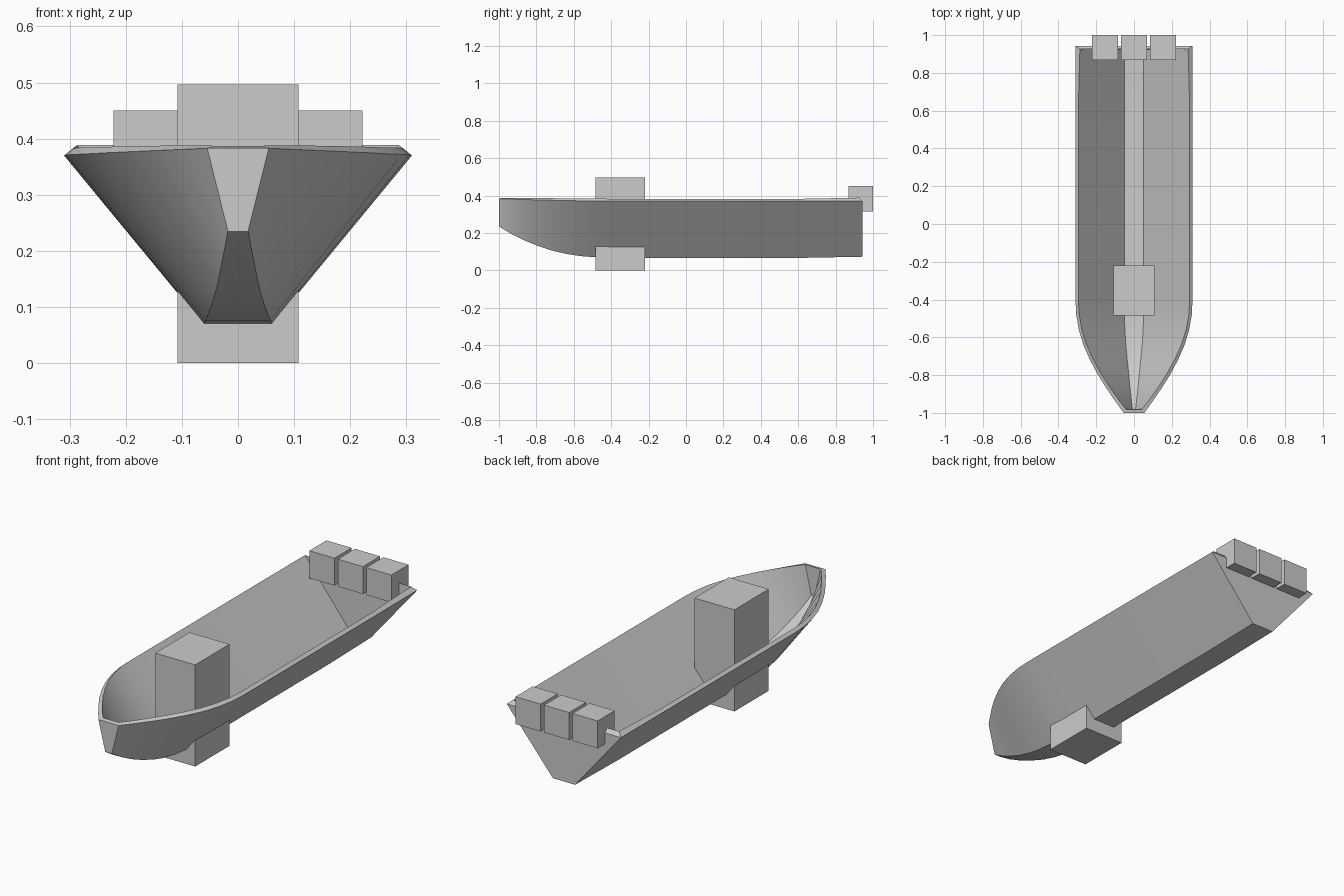
import bpy, bmesh
from mathutils import Vector

if "Cube" in bpy.data.objects:
    bpy.data.objects.remove(bpy.data.objects["Cube"])


def box(name, x, y, z):
    """Box from (min, max) ranges on each axis."""
    bpy.ops.mesh.primitive_cube_add(size=1)
    o = bpy.context.object
    o.name = name
    for v in o.data.vertices:
        v.co = [r[0] + (c + 0.5) * (r[1] - r[0]) for c, r in zip(v.co, (x, y, z))]
    return o


# Hull stations: y, gunwale half-width, gunwale z, chine half-width, chine z
stations = [
    (-1.00, 0.055, 0.383, 0.018, 0.235),
    (-0.94, 0.098, 0.381, 0.025, 0.198),
    (-0.87, 0.146, 0.379, 0.032, 0.163),
    (-0.80, 0.190, 0.377, 0.038, 0.134),
    (-0.72, 0.233, 0.375, 0.046, 0.107),
    (-0.64, 0.268, 0.373, 0.053, 0.088),
    (-0.56, 0.292, 0.372, 0.058, 0.076),
    (-0.48, 0.306, 0.371, 0.060, 0.070),
    (-0.40, 0.310, 0.370, 0.060, 0.067),
    (0.62, 0.310, 0.370, 0.060, 0.067),
    (0.943, 0.309, 0.370, 0.060, 0.073),
]

# Hull shell, lofted through the stations and closed at bow and stern
bm = bmesh.new()
rings = []
for y, tw, tz, cw, cz in stations:
    rings.append([bm.verts.new(p) for p in
                  ((tw, y, tz), (cw, y, cz), (-cw, y, cz), (-tw, y, tz))])
for a, b in zip(rings, rings[1:]):
    for i in range(3):
        bm.faces.new((a[i], a[i + 1], b[i + 1], b[i]))
bm.faces.new(rings[0][::-1])
bm.faces.new(rings[-1])
mesh = bpy.data.meshes.new("hull")
bm.to_mesh(mesh)
bm.free()
hull = bpy.data.objects.new("hull", mesh)
bpy.context.collection.objects.link(hull)

# Plank thickness grows inward
solid = hull.modifiers.new("thickness", 'SOLIDIFY')
solid.thickness = 0.02
solid.offset = -1
solid.use_even_offset = True
bpy.ops.object.select_all(action='DESELECT')
hull.select_set(True)
bpy.context.view_layer.objects.active = hull
bpy.ops.object.modifier_apply(modifier="thickness")
bpy.ops.object.shade_smooth_by_angle(angle=0.5)

# Tall block passing through the hull near the bow
box("centre_block", (-0.108, 0.108), (-0.485, -0.22), (0, 0.497))

# Row of three blocks on the stern
for i in (-1, 0, 1):
    cx = i * 0.154
    box(f"stern_block_{i + 2}", (cx - 0.068, cx + 0.068), (0.868, 1.0), (0.316, 0.45))
